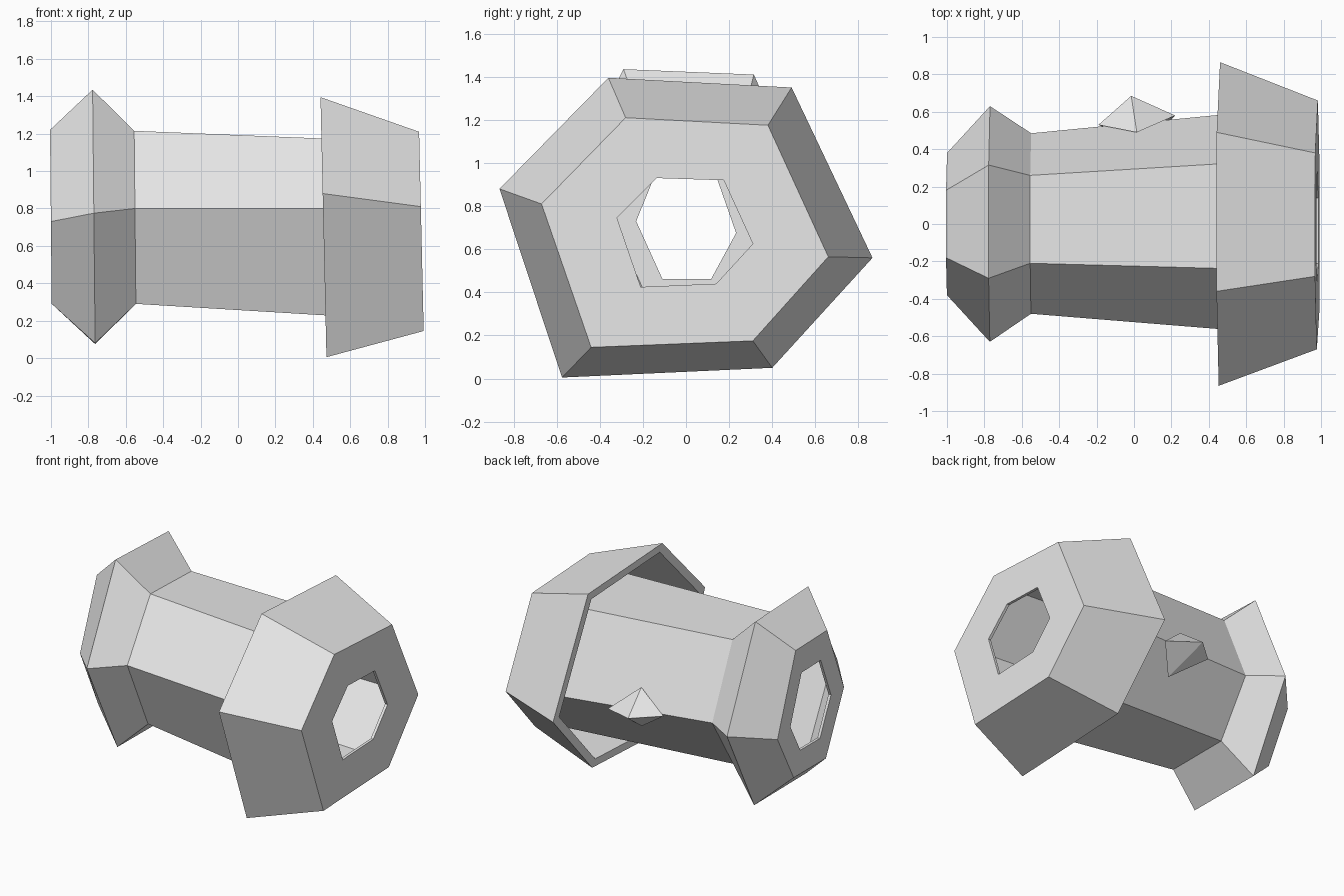
import bpy
import bmesh
from mathutils import Vector

default_cube = bpy.data.objects.get("Cube")
if default_cube:
    bpy.data.objects.remove(default_cube, do_unlink=True)

# One plain grey for the whole model
grey = bpy.data.materials.new("plain grey")
grey.use_nodes = True
colour = (0.8, 0.8, 0.8, 1.0)
grey.diffuse_color = colour
grey.node_tree.nodes["Principled BSDF"].inputs["Base Color"].default_value = colour


def make_object(name, bm):
    bmesh.ops.recalc_face_normals(bm, faces=bm.faces)
    mesh = bpy.data.meshes.new(name)
    bm.to_mesh(mesh)
    bm.free()
    mesh.materials.append(grey)
    obj = bpy.data.objects.new(name, mesh)
    bpy.context.collection.objects.link(obj)
    return obj


def ring(x, section, tilt=0.0):
    """Place a (y, z) cross-section at x, leaning slightly with height."""
    return [Vector((x - tilt * (z - 0.7), y, z)) for y, z in section]


def scaled(points, factor, shift=0.0):
    """Shrink a ring about its centre and slide it along the axis."""
    centre = sum(points, Vector()) / len(points)
    return [centre + (p - centre) * factor + Vector((shift, 0, 0)) for p in points]


def loft(name, rings):
    """Skin a closed chain of rings, the last joining the first."""
    bm = bmesh.new()
    loops = [[bm.verts.new(p) for p in r] for r in rings]
    for a, b in zip(loops, loops[1:] + loops[:1]):
        for i in range(len(a)):
            j = (i + 1) % len(a)
            bm.faces.new((a[i], a[j], b[j], b[i]))
    return make_object(name, bm)


# Six-sided cross-sections, starting at the top front corner
end = ring(-1.0, [(-0.18, 1.22), (0.18, 1.21), (0.38, 0.64),
                  (0.19, 0.29), (-0.18, 0.29), (-0.38, 0.73)], 0.01)
flange = ring(-0.77, [(-0.29, 1.435), (0.315, 1.41), (0.63, 0.695),
                      (0.31, 0.075), (-0.29, 0.08), (-0.63, 0.775)], 0.01)
neck = ring(-0.55, [(-0.21, 1.215), (0.26, 1.2), (0.485, 0.68),
                    (0.24, 0.29), (-0.25, 0.29), (-0.48, 0.8)], 0.01)
root = ring(0.93, [(-0.25, 1.155), (0.35, 1.13), (0.63, 0.59),
                   (0.29, 0.21), (-0.4, 0.2), (-0.6, 0.8)], 0.02)
rim = ring(0.457, [(-0.36, 1.395), (0.49, 1.35), (0.865, 0.56),
                   (0.4, 0.05), (-0.575, 0.005), (-0.865, 0.88)], 0.023)
face = ring(0.98, [(-0.28, 1.21), (0.38, 1.175), (0.66, 0.565),
                   (0.31, 0.175), (-0.44, 0.145), (-0.67, 0.81)], 0.023)
mouth = ring(0.98, [(-0.135, 0.93), (0.175, 0.92), (0.31, 0.625),
                    (0.14, 0.44), (-0.21, 0.425), (-0.32, 0.745)], 0.023)

# Hollow spool: flanged end, barrel, flared cup, then back through the inside
loft("hollow_spool", [
    scaled(end, 0.61), end, flange, neck, root,
    scaled(face, 0.97, -0.05), scaled(rim, 0.92), rim, face,
    mouth, scaled(mouth, 1.0, -0.02),
    scaled(root, 0.93, 0.03), scaled(neck, 0.9),
    scaled(flange, 0.9), scaled(end, 0.9, 0.02), scaled(end, 0.61, 0.02),
])

# Small pointed nub on the rear edge of the barrel
bm = bmesh.new()
tip = bm.verts.new((-0.015, 0.685, 0.646))
base = [bm.verts.new(p) for p in [
    (-0.19, 0.53, 0.65), (0.015, 0.49, 0.79), (0.22, 0.58, 0.614), (0.06, 0.42, 0.47)]]
for i in range(len(base)):
    bm.faces.new((tip, base[i], base[(i + 1) % len(base)]))
bm.faces.new(base)
make_object("barrel_nub", bm)
